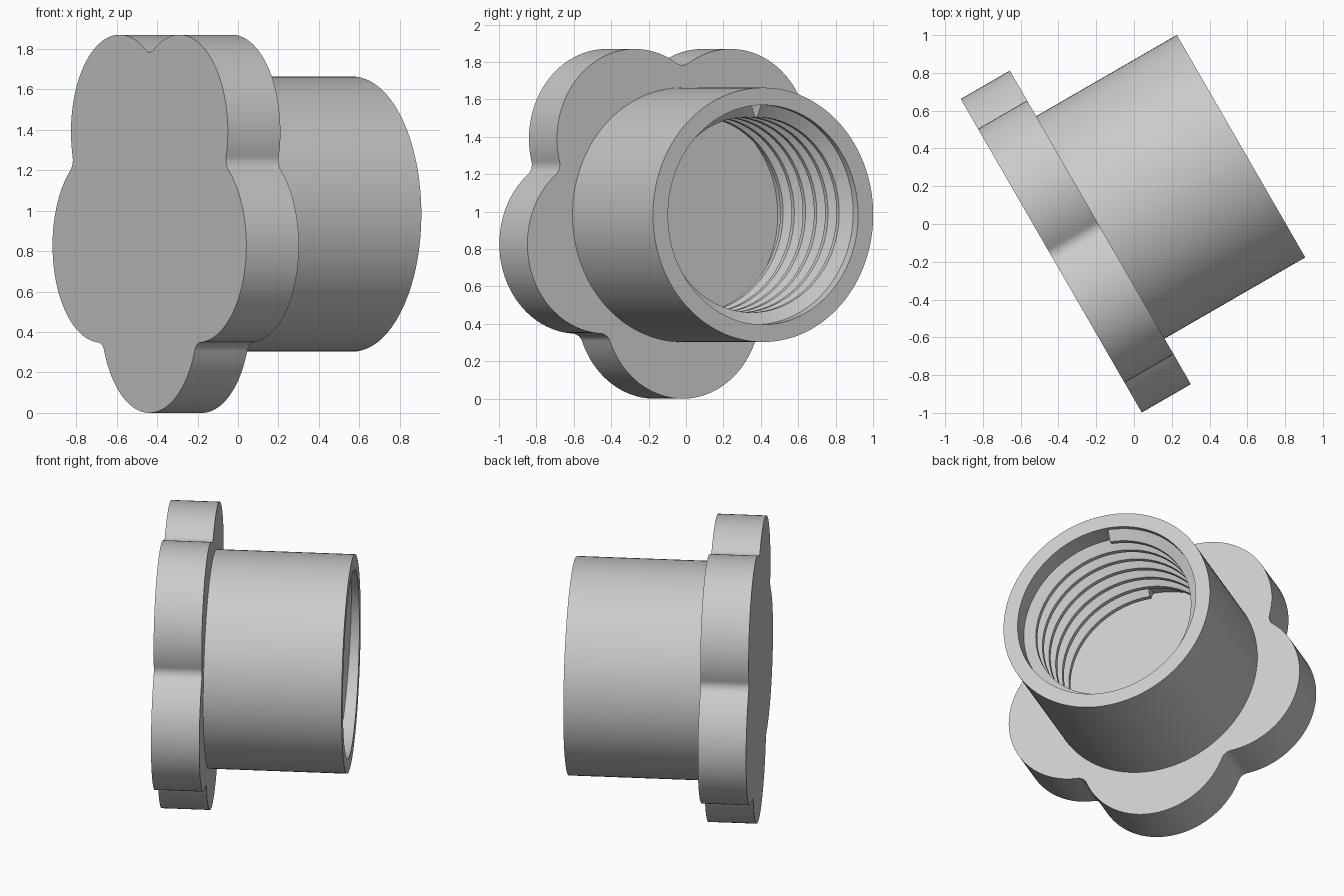
import bpy, bmesh, math
from mathutils import Vector

cube = bpy.data.objects.get("Cube")
if cube:
    bpy.data.objects.remove(cube)

grey = bpy.data.materials.new("plain_grey")
grey.use_nodes = True
colour = (0.6, 0.6, 0.6, 1)
grey.diffuse_color = colour
grey.node_tree.nodes["Principled BSDF"].inputs["Base Color"].default_value = colour

# Sizes along and around the knob axis (local x)
FLANGE, LENGTH = 0.30, 1.16
OUTER, BORE, CREST = 0.68, 0.587, 0.522
LOBE_DIST, LOBE_R, FILLET_R = 0.503, 0.48, 0.067
PITCH, TURNS, SEGS = 0.12, 6, 128


def finish(bm, name):
    """Turn a bmesh into a placed, smooth-shaded object."""
    bmesh.ops.recalc_face_normals(bm, faces=bm.faces)
    mesh = bpy.data.meshes.new(name)
    bm.to_mesh(mesh)
    bm.free()
    mesh.materials.append(grey)
    ob = bpy.data.objects.new(name, mesh)
    bpy.context.collection.objects.link(ob)
    ob.location = (-0.438, -0.168, 0.983)
    ob.rotation_euler.z = math.radians(30)
    bpy.ops.object.select_all(action='DESELECT')
    ob.select_set(True)
    bpy.context.view_layer.objects.active = ob
    bpy.ops.object.shade_smooth_by_angle(angle=math.radians(30))
    return ob


def bridge(bm, a, b, closed=True):
    n = len(a)
    for i in range(n if closed else n - 1):
        j = (i + 1) % n
        bm.faces.new((a[i], a[j], b[j], b[i]))


def polar(r, angle):
    return Vector((r * math.cos(angle), r * math.sin(angle)))


def arc(centre, r, start, end, steps):
    return [centre + polar(r, start + (end - start) * i / steps) for i in range(steps)]


# Five-lobed grip: lobe arcs joined by tangent fillets
half = math.pi / 5
reach = LOBE_R + FILLET_R
fillet_dist = LOBE_DIST * math.cos(half) + math.sqrt(reach**2 - (LOBE_DIST * math.sin(half))**2)
spread = math.atan2(fillet_dist * math.sin(half), fillet_dist * math.cos(half) - LOBE_DIST)
sweep = spread - half
outline = []
for k in range(5):
    lobe = -math.pi / 2 + 2 * half * k
    valley = lobe + half
    outline += arc(polar(LOBE_DIST, lobe), LOBE_R, lobe - spread, lobe + spread, 40)
    outline += arc(polar(fillet_dist, valley), FILLET_R,
                   valley + math.pi + sweep, valley + math.pi - sweep, 10)
bm = bmesh.new()
back = [bm.verts.new((0, p.x, p.y)) for p in outline]
front = [bm.verts.new((FLANGE, p.x, p.y)) for p in outline]
bridge(bm, back, front)
bm.faces.new(back)
bm.faces.new(front)
finish(bm, "lobed_grip")

# Hollow sleeve
bm = bmesh.new()
rings = []
for x, r in ((FLANGE, OUTER), (LENGTH, OUTER), (LENGTH, BORE), (FLANGE, BORE)):
    pts = arc(Vector((0, 0)), r, 0, math.tau, SEGS)
    rings.append([bm.verts.new((x, p.x, p.y)) for p in pts])
for a, b in zip(rings, rings[1:]):
    bridge(bm, a, b)
finish(bm, "sleeve")

# Internal right-handed thread, swept as a trapezoid along a helix
bm = bmesh.new()
base_half, crest_half = PITCH * 7 / 16, PITCH / 8
profile = ((-base_half, BORE + 0.002), (-crest_half, CREST),
           (crest_half, CREST), (base_half, BORE + 0.002))
start = LENGTH - 0.075
sections = []
for i in range(TURNS * SEGS + 1):
    t = math.tau * i / SEGS
    x = start - PITCH * i / SEGS
    sections.append([bm.verts.new((x + dx, r * math.sin(t), r * math.cos(t)))
                     for dx, r in profile])
for a, b in zip(sections, sections[1:]):
    bridge(bm, a, b)
bm.faces.new(sections[0])
bm.faces.new(sections[-1])
finish(bm, "inner_thread")
